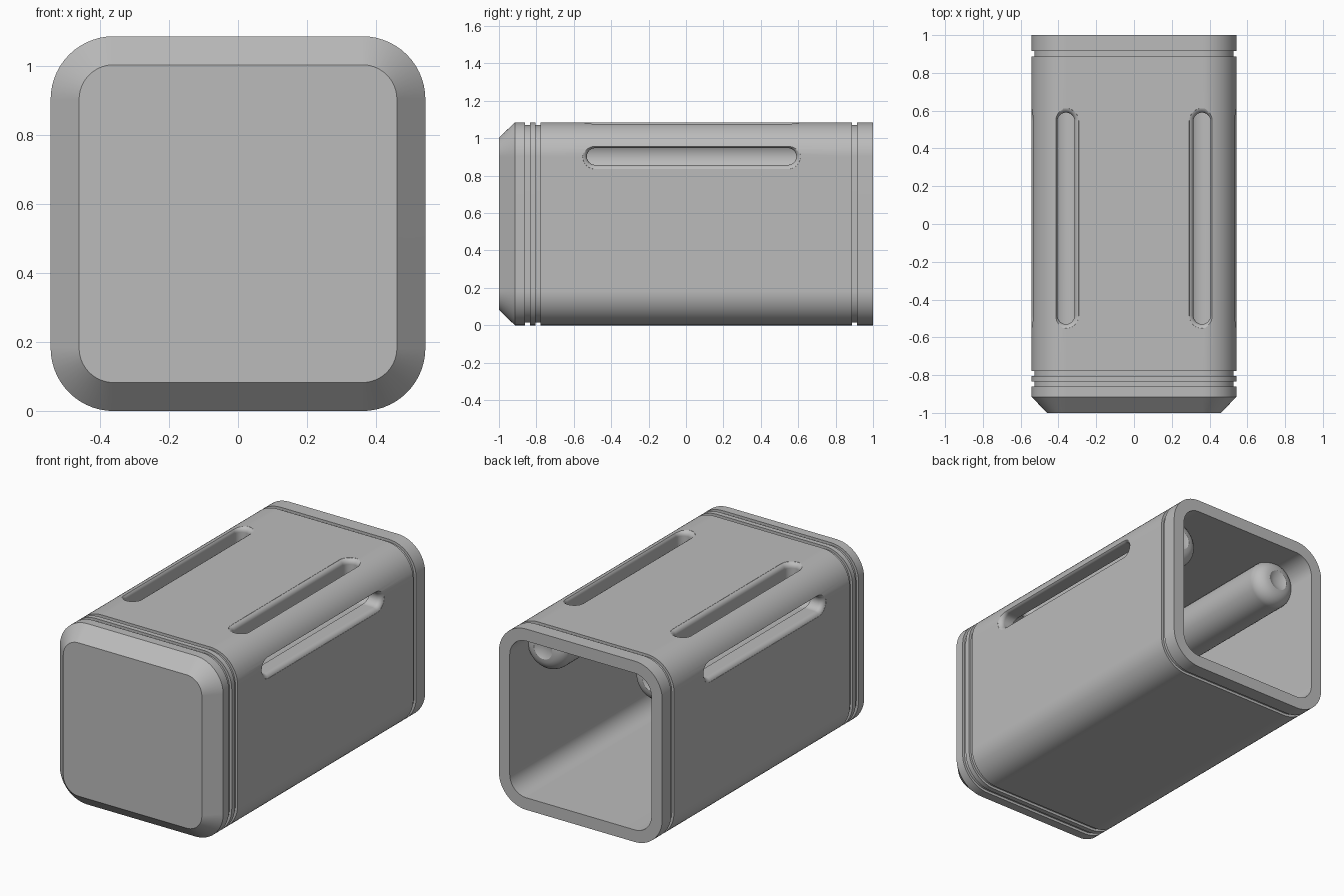
import bpy, bmesh
from math import sin, cos, pi, radians
from mathutils import Vector

if "Cube" in bpy.data.objects:
    bpy.data.objects.remove(bpy.data.objects["Cube"])

HALF = 0.5425      # half width of the housing, also its centre height
CORNER = 0.36      # offset of the corner arc centres
MID = 0.03         # middle of the slots along the length

grey = bpy.data.materials.new("grey")
grey.use_nodes = True
grey.diffuse_color = (0.5, 0.5, 0.5, 1)
grey.node_tree.nodes["Principled BSDF"].inputs["Base Color"].default_value = (0.5, 0.5, 0.5, 1)


def loft(name, rings):
    """Skin a list of equal rings and cap both ends."""
    bm = bmesh.new()
    loops = [[bm.verts.new(p) for p in ring] for ring in rings]
    n = len(loops[0])
    for a, b in zip(loops, loops[1:]):
        for i in range(n):
            j = (i + 1) % n
            bm.faces.new((a[i], a[j], b[j], b[i]))
    bm.faces.new(loops[0])
    bm.faces.new(loops[-1])
    bmesh.ops.recalc_face_normals(bm, faces=bm.faces)
    mesh = bpy.data.meshes.new(name)
    bm.to_mesh(mesh)
    bm.free()
    mesh.materials.append(grey)
    ob = bpy.data.objects.new(name, mesh)
    bpy.context.collection.objects.link(ob)
    return ob


def combine(target, tool, operation):
    """Apply one boolean and drop the tool."""
    mod = target.modifiers.new("cut", "BOOLEAN")
    mod.operation = operation
    mod.solver = "EXACT"
    mod.object = tool
    bpy.context.view_layer.objects.active = target
    bpy.ops.object.modifier_apply(modifier=mod.name)
    bpy.data.objects.remove(tool)


def square_ring(y, half, steps=14):
    """Rounded square across the length, all with the same arc centres."""
    r = half - CORNER
    pts = []
    for k, (sx, sz) in enumerate([(1, 1), (-1, 1), (-1, -1), (1, -1)]):
        for i in range(steps + 1):
            t = (k + i / steps) * pi / 2
            pts.append((sx * CORNER + r * cos(t), y, HALF + sz * CORNER + r * sin(t)))
    return pts


def rod(name, side, radius, reach, fillet, dimple):
    """Round-ended rod along a top corner."""
    arc = [(radius - fillet + fillet * cos(t * pi / 12), reach - fillet + fillet * sin(t * pi / 12))
           for t in range(7)]
    end = arc + [(0.02, reach - dimple)]
    profile = [(r, -d) for r, d in reversed(end)] + end
    return loft(name, [[(side * CORNER + r * cos(a * pi / 24), MID + d,
                         HALF + CORNER + r * sin(a * pi / 24)) for a in range(48)]
                       for r, d in profile])


def slot(name, side, on_top):
    """Stadium cutter with a flared mouth, pointing up or sideways."""
    width, flare, run = 0.045, 0.03, 0.515
    profile = [(width, CORNER + 0.02)]
    for i in range(6):
        t = radians(15 * i)
        profile.append((width + flare * (1 - cos(t)), HALF - flare + flare * sin(t)))
    profile.append((width + flare * 1.1, HALF + 0.02))
    rings = []
    for r, depth in profile:
        ring = []
        for end in (1, -1):
            for i in range(13):
                t = i * pi / 12
                across = CORNER + end * r * cos(t)
                y = MID + end * (run + r * sin(t))
                x, z = (across, depth) if on_top else (depth, across)
                ring.append((side * x, y, HALF + z))
        rings.append(ring)
    return loft(name, rings)


# Housing: chamfered front, grooves, open back, cavity
outline = [(-1, 0.46), (-0.915, HALF)]
for start, stop in [(-0.861, -0.834), (-0.804, -0.778), (0.888, 0.915)]:
    outline += [(start, HALF), (start, HALF - 0.015), (stop, HALF - 0.015), (stop, HALF)]
outline += [(1, HALF), (1, 0.47), (-0.9, 0.47)]
housing = loft("slotted_housing", [square_ring(y, h) for y, h in outline])

# Corner channels and their slots
for side in (1, -1):
    combine(housing, rod("channel_wall", side, 0.14, 0.81, 0.08, 0.02), "UNION")
for side in (1, -1):
    combine(housing, rod("channel_bore", side, 0.095, 0.65, 0.06, 0), "DIFFERENCE")
    for on_top in (True, False):
        combine(housing, slot("slot_cutter", side, on_top), "DIFFERENCE")

# Smooth arcs with crisp edges
bpy.ops.object.select_all(action="DESELECT")
housing.select_set(True)
bpy.context.view_layer.objects.active = housing
bpy.ops.object.shade_smooth_by_angle(angle=radians(30))
weighted = housing.modifiers.new("weighted_normals", "WEIGHTED_NORMAL")
weighted.keep_sharp = True
